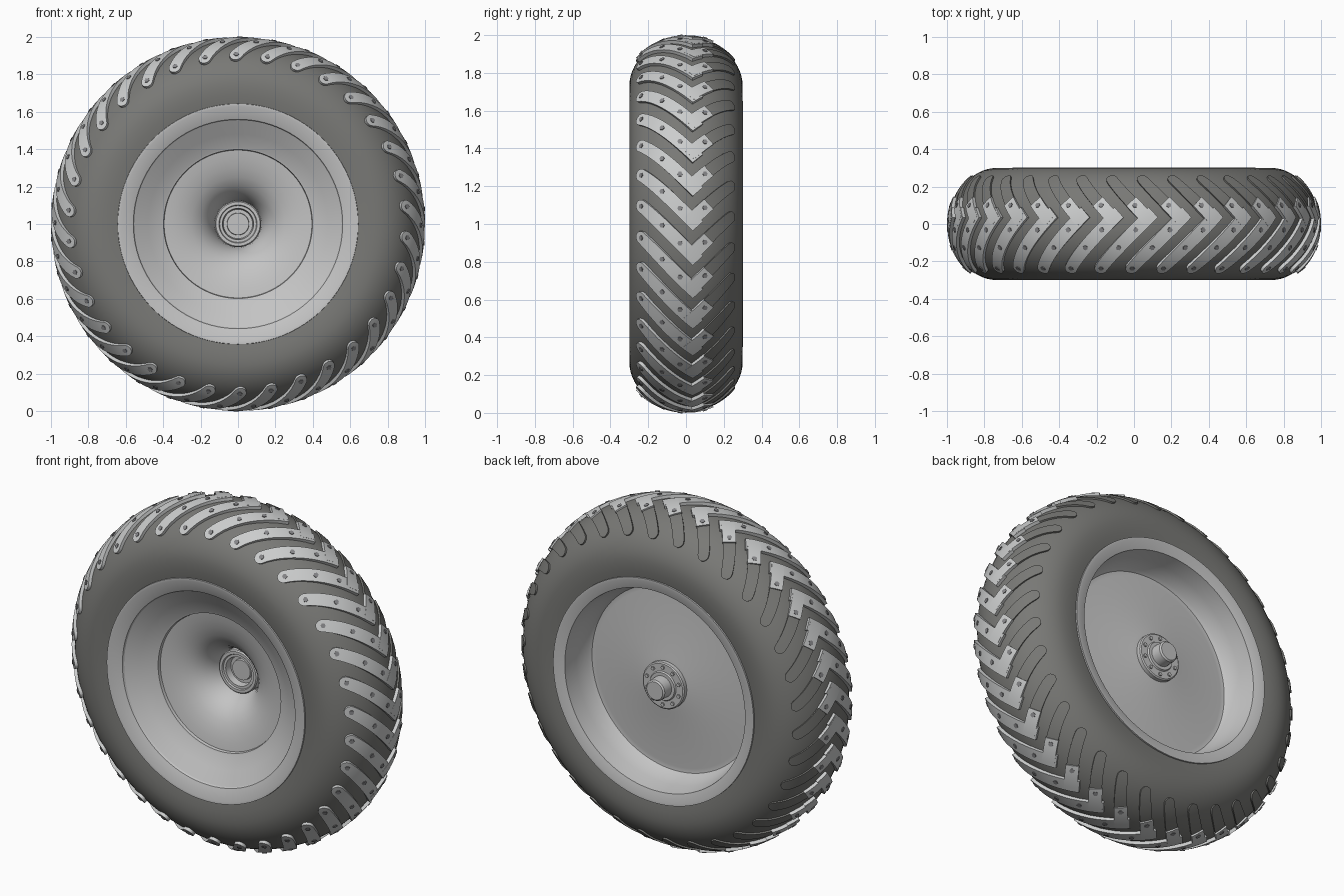
import bpy, bmesh, math
from mathutils import Vector

if "Cube" in bpy.data.objects:
    bpy.data.objects.remove(bpy.data.objects["Cube"])

N = 34                      # tread bars around the tire
PITCH = 2 * math.pi / N


def material(name, v):
    m = bpy.data.materials.new(name)
    m.diffuse_color = (*v, 1)
    m.use_nodes = True
    m.node_tree.nodes["Principled BSDF"].inputs["Base Color"].default_value = m.diffuse_color
    return m


RUBBER = material("dark rubber", (0.19, 0.19, 0.18))
STEEL = material("light steel", (0.55, 0.55, 0.55))
PLATE = material("tread plate grey", (0.60, 0.61, 0.61))
BOLT = material("bolt grey", (0.24, 0.24, 0.25))


def finish(name, bm, mat, angle=30):
    bmesh.ops.remove_doubles(bm, verts=bm.verts, dist=1e-5)
    bmesh.ops.recalc_face_normals(bm, faces=bm.faces)
    me = bpy.data.meshes.new(name)
    bm.to_mesh(me)
    bm.free()
    ob = bpy.data.objects.new(name, me)
    bpy.context.collection.objects.link(ob)
    me.materials.append(mat)
    bpy.ops.object.select_all(action='DESELECT')
    ob.select_set(True)
    bpy.context.view_layer.objects.active = ob
    bpy.ops.object.shade_smooth_by_angle(angle=math.radians(angle))
    return ob


def polar(r, y, t):
    return Vector((r * math.sin(t), y, 1 + r * math.cos(t)))


def lathe(name, prof, mat, loop=False, seg=96):
    """Revolve (radius, y) points about the axle."""
    bm = bmesh.new()
    rings = [[bm.verts.new(polar(r, y, 2 * math.pi * i / seg)) for i in range(seg)]
             if r > 0 else [bm.verts.new((0, y, 1))] * seg for r, y in prof]
    pairs = list(zip(rings, rings[1:])) + ([(rings[-1], rings[0])] if loop else [])
    for a, b in pairs:
        for i in range(seg):
            j = (i + 1) % seg
            vs = list(dict.fromkeys((a[i], a[j], b[j], b[i])))
            if len(vs) > 2:
                bm.faces.new(vs)
    return finish(name, bm, mat)


def surf(phi, t, h=0.0):
    """Point on the rounded tread at profile angle phi, wheel angle t, height h."""
    return polar(0.73 + 0.252 * math.cos(phi) + h * math.cos(phi),
                 0.30 * math.sin(phi) + h * math.sin(phi), t)


# Tire
prof = [(0.60, -0.24), (0.64, -0.292), (0.69, -0.30)]
prof += [(0.73 + 0.252 * math.cos(math.radians(a)), 0.30 * math.sin(math.radians(a)))
         for a in range(-90, 91, 6)]
prof += [(0.69, 0.30), (0.64, 0.292), (0.60, 0.24)]
lathe("tire", prof, RUBBER, loop=True)

# Wheel: front dish, rim lips and back plate in one closed profile
lathe("wheel_rim", [
    (0, 0.07), (0.122, 0.07), (0.128, 0.03), (0.145, -0.015), (0.17, -0.055),
    (0.205, -0.09), (0.25, -0.117), (0.30, -0.135), (0.35, -0.148), (0.395, -0.155),
    (0.398, -0.172), (0.408, -0.175), (0.48, -0.218), (0.555, -0.262), (0.56, -0.272),
    (0.628, -0.300), (0.642, -0.300), (0.645, -0.28), (0.61, -0.22), (0.61, 0.22),
    (0.65, 0.28), (0.65, 0.303), (0.635, 0.303), (0.585, 0.288), (0.572, 0.20),
    (0.55, 0.125), (0.535, 0.107), (0.51, 0.104), (0.16, 0.185), (0, 0.185)], STEEL)

# Front hub socket
lathe("front_hub", [(0, 0.09), (0.124, 0.09), (0.124, 0.004), (0.118, -0.003), (0.102, -0.003),
                    (0.098, 0.006), (0.084, 0.006), (0.078, 0.045), (0.06, 0.045),
                    (0.058, 0.03), (0, 0.03)], STEEL, seg=48)

# Back hub flange and axle stub
lathe("back_hub", [(0, 0.15), (0.135, 0.15), (0.135, 0.208), (0.128, 0.213), (0.085, 0.213),
                   (0.08, 0.222), (0.062, 0.222), (0.06, 0.282), (0.052, 0.29), (0, 0.29)],
      STEEL, seg=48)


# Tread bar path: wheel angle as a function of y on each side of the chevron
def front_path(y):
    return 1.05 * (y + 0.215)


def back_path(y):
    return PITCH - (y - 0.1)


def bars(name, y0, y1, path, mat, h, round0=False, round1=False, w=0.034):
    """Curved plates hugging the tread, repeated around the wheel."""
    bm = bmesh.new()
    p0, p1 = math.asin(y0 / 0.3), math.asin(y1 / 0.3)
    ts = [k / 12 for k in range(13)]
    if round0:
        ts = [0, 0.01, 0.03, 0.06] + ts[1:]
    if round1:
        ts = ts[:-1] + [0.93, 0.96, 0.985, 1]
    ts.sort()

    def flat(t):                                  # unrolled path position
        p = p0 + (p1 - p0) * t
        return Vector((0.28 * p, 0.95 * path(0.3 * math.sin(p))))

    stations = []
    for t in ts:
        c = flat(t)
        d = (flat(t + 0.001) - flat(t - 0.001)).normalized()
        ends = ([(c - flat(0)).length] if round0 else []) + ([(c - flat(1)).length] if round1 else [])
        e = min(ends + [w])
        k = max(0.25, math.sqrt(max(0, 1 - ((w - e) / w) ** 2)))
        stations.append([c + Vector((-d.y, d.x)) * w * k * s for s in (-1, 0, 1)])
    for n in range(N):
        def row(s, hh):
            return [bm.verts.new(surf(q.x / 0.28, q.y / 0.95 + n * PITCH, hh)) for q in s]
        loops = []
        for s in stations:
            top, bot = row(s, h), row(s, -0.006)
            loops.append(top + bot[::-1])
        for a, b in zip(loops, loops[1:]):
            for i in range(6):
                j = (i + 1) % 6
                bm.faces.new((a[i], a[j], b[j], b[i]))
        bm.faces.new(loops[0])
        bm.faces.new(loops[-1])
    return finish(name, bm, mat)


bars("front_tread_plates", -0.247, 0.06, front_path, PLATE, 0.0175, round0=True)
bars("back_tread_plates", 0.015, 0.115, back_path, PLATE, 0.018)
bars("back_rubber_lugs", 0.10, 0.25, back_path, RUBBER, 0.009, round1=True, w=0.032)


def add_bolt(bm, centre, normal, r, h):
    rot = normal.to_track_quat('Z', 'Y')
    low, top = [[bm.verts.new(centre + rot @ Vector((r * math.cos(a), r * math.sin(a), z)))
                 for a in (k * math.pi / 3 for k in range(6))] for z in (-0.004, h)]
    for i in range(6):
        j = (i + 1) % 6
        bm.faces.new((low[i], low[j], top[j], top[i]))
    bm.faces.new(top)


# Hex bolts on the tread plates
bm = bmesh.new()
for n in range(N):
    for y, path in ((-0.225, front_path), (-0.12, front_path), (-0.03, front_path), (0.095, back_path)):
        p, t = math.asin(y / 0.3), path(y) + n * PITCH
        c = surf(p, t, 0.016)
        add_bolt(bm, c, (surf(p, t, 0.1) - c).normalized(), 0.014, 0.005)
finish("tread_bolts", bm, BOLT)

# Bolts on the back hub flange
bm = bmesh.new()
for k in range(10):
    add_bolt(bm, polar(0.108, 0.213, 2 * math.pi * k / 10), Vector((0, 1, 0)), 0.011, 0.008)
finish("hub_bolts", bm, STEEL)
